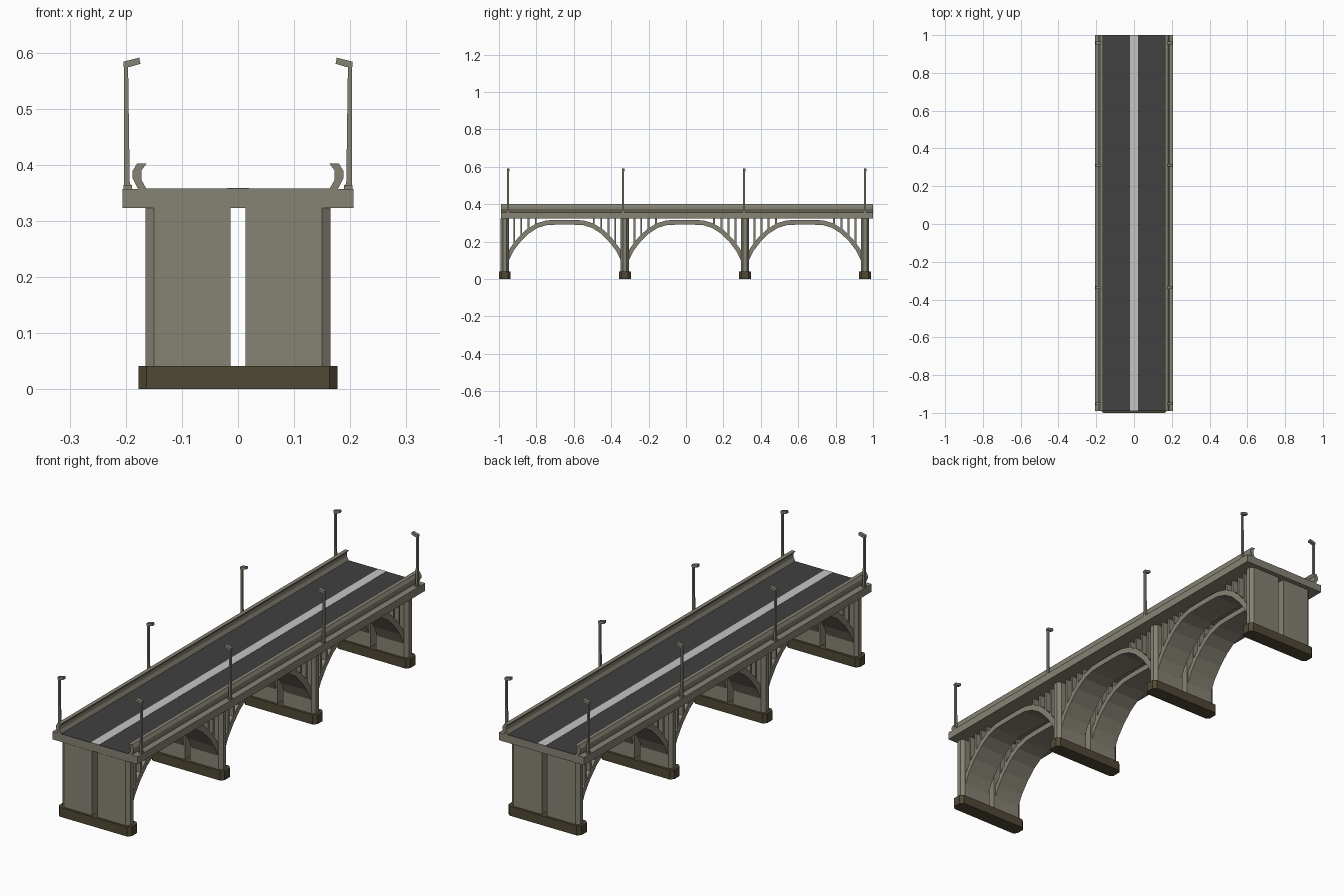
import bpy
import bmesh
from mathutils import Vector

cube = bpy.data.objects.get("Cube")
if cube:
    bpy.data.objects.remove(cube, do_unlink=True)


def material(name, r, g, b):
    m = bpy.data.materials.new(name)
    m.use_nodes = True
    m.diffuse_color = (r, g, b, 1)
    bsdf = next(n for n in m.node_tree.nodes if n.type == 'BSDF_PRINCIPLED')
    bsdf.inputs["Base Color"].default_value = (r, g, b, 1)
    bsdf.inputs["Roughness"].default_value = 0.9
    return m


concrete = material("concrete", 0.24, 0.225, 0.175)
footing_brown = material("dark footing", 0.08, 0.066, 0.036)
asphalt = material("asphalt", 0.052, 0.052, 0.053)
line_white = material("road line", 0.56, 0.56, 0.56)


def prism(name, points, direction, mat):
    """Extrude a closed outline of 3D points along a vector."""
    bm = bmesh.new()
    face = bm.faces.new([bm.verts.new(p) for p in points])
    ext = bmesh.ops.extrude_face_region(bm, geom=[face])
    moved = [v for v in ext["geom"] if isinstance(v, bmesh.types.BMVert)]
    bmesh.ops.translate(bm, verts=moved, vec=Vector(direction))
    bmesh.ops.recalc_face_normals(bm, faces=bm.faces)
    mesh = bpy.data.meshes.new(name)
    bm.to_mesh(mesh)
    bm.free()
    mesh.materials.append(mat)
    obj = bpy.data.objects.new(name, mesh)
    bpy.context.collection.objects.link(obj)
    return obj


def box(name, x0, x1, y0, y1, z0, z1, mat):
    outline = [(x0, y0, z0), (x1, y0, z0), (x1, y1, z0), (x0, y1, z0)]
    return prism(name, outline, (0, 0, z1 - z0), mat)


BACK, FRONT = 1.0, -0.99
DECK_LOW, DECK_TOP = 0.323, 0.357
PIERS = [-0.969 + 0.642 * i for i in range(4)]
LAMPS = [-0.951, -0.336, 0.311, 0.958]
SIDES = (("left", 1), ("right", -1))

# Deck, road surface and centre line
box("deck", -0.206, 0.206, FRONT, BACK, DECK_LOW, DECK_TOP, concrete)
box("road", -0.165, 0.165, FRONT, BACK, DECK_TOP, DECK_TOP + 0.001, asphalt)
box("centre_line", -0.02, 0.02, FRONT, BACK, DECK_TOP + 0.001, DECK_TOP + 0.002, line_white)

# Curved barriers along both edges
barrier = [(0.163, 0.357), (0.172, 0.373), (0.172, 0.390), (0.163, 0.402),
           (0.180, 0.402), (0.188, 0.389), (0.188, 0.376), (0.178, 0.357)]
for side, s in SIDES:
    prism(side + "_barrier", [(s * x, FRONT, z) for x, z in barrier],
          (0, BACK - FRONT, 0), concrete)

# Footings and split piers with chamfered outer corners
for i, y in enumerate(PIERS):
    half = [(0.163, -0.032), (0.177, -0.018), (0.177, 0.018), (0.163, 0.032)]
    plan = half + [(-x, -dy) for x, dy in half]
    prism(f"footing_{i}", [(x, y + dy, 0) for x, dy in plan],
          (0, 0, 0.041), footing_brown)
    plan = [(0.013, -0.022), (0.15, -0.022), (0.165, -0.01),
            (0.165, 0.01), (0.15, 0.022), (0.013, 0.022)]
    for side, s in SIDES:
        prism(f"{side}_pier_{i}", [(s * x, y + dy, 0.041) for x, dy in plan],
              (0, 0, DECK_LOW - 0.041), concrete)

# Arches and spandrel walls between neighbouring piers
under = [(0.302, 0.095), (0.275, 0.15), (0.237, 0.2), (0.192, 0.244),
         (0.145, 0.274), (0.095, 0.289), (0.04, 0.291)]
over = [(0.302, 0.15), (0.288, 0.172), (0.252, 0.219), (0.205, 0.265),
        (0.152, 0.298), (0.098, 0.314), (0.04, 0.316)]


def height_on_arch(d):
    for (d0, z0), (d1, z1) in zip(over, over[1:]):
        if d1 <= d <= d0:
            return z0 + (z1 - z0) * (d0 - d) / (d0 - d1)
    return over[-1][1]


X_IN, X_OUT = 0.02, 0.148
for i in range(3):
    mid = (PIERS[i] + PIERS[i + 1]) / 2
    outline = (under + [(-d, z) for d, z in reversed(under)]
               + [(-d, z) for d, z in over] + [(d, z) for d, z in reversed(over)])
    for side, s in SIDES:
        prism(f"{side}_arch_{i}", [(s * X_IN, mid + d, z) for d, z in outline],
              (s * (X_OUT - X_IN), 0, 0), concrete)
        for d in (0.155, 0.195, 0.233, 0.27):
            for e in (-1, 1):
                xs = sorted((s * X_IN, s * X_OUT))
                box(f"{side}_spandrel_wall_{i}", *xs, mid + e * d - 0.005,
                    mid + e * d + 0.005, height_on_arch(d) - 0.012, DECK_LOW, concrete)

# Street lamps: foot, tapered post and tilted head
post = [(0.190, 0.357), (0.203, 0.357), (0.203, 0.584), (0.196, 0.584), (0.193, 0.37)]
head = [(0.204, 0.584), (0.176, 0.591), (0.174, 0.580), (0.194, 0.574), (0.204, 0.574)]
for i, y in enumerate(LAMPS):
    for side, s in SIDES:
        box(f"{side}_lamp_foot_{i}", *sorted((s * 0.189, s * 0.204)),
            y - 0.008, y + 0.008, DECK_TOP, 0.364, concrete)
        prism(f"{side}_lamp_post_{i}", [(s * x, y - 0.005, z) for x, z in post],
              (0, 0.01, 0), concrete)
        prism(f"{side}_lamp_head_{i}", [(s * x, y - 0.007, z) for x, z in head],
              (0, 0.014, 0), concrete)
